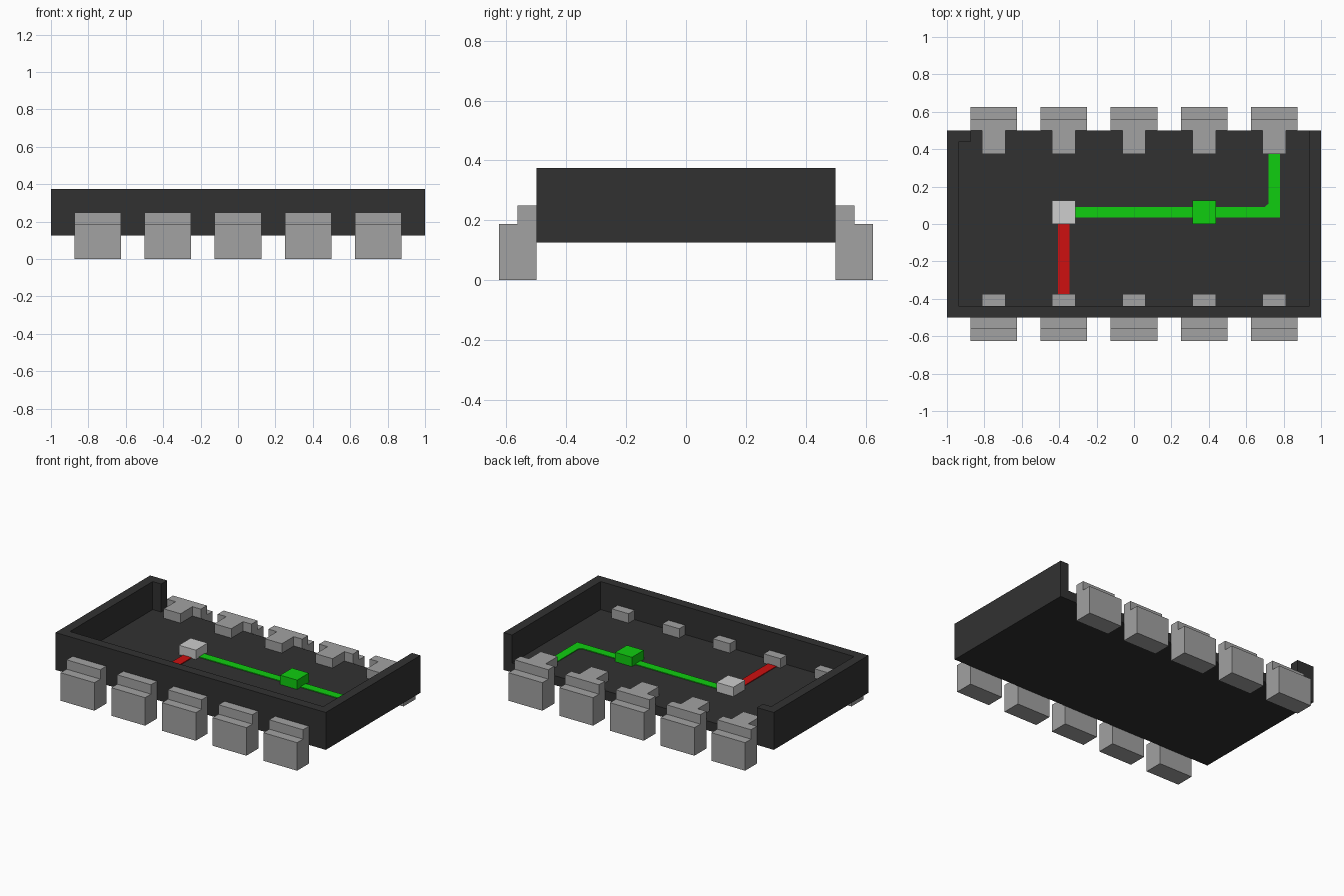
import bpy
import bmesh

cube = bpy.data.objects.get("Cube")
if cube:
    bpy.data.objects.remove(cube, do_unlink=True)


def material(name, rgb):
    mat = bpy.data.materials.new(name)
    mat.use_nodes = True
    color = (*rgb, 1.0)
    mat.diffuse_color = color
    bsdf = next(n for n in mat.node_tree.nodes if n.type == "BSDF_PRINCIPLED")
    bsdf.inputs["Base Color"].default_value = color
    return mat


BLACK = material("black casing", (0.031, 0.031, 0.031))
GREY = material("grey metal", (0.36, 0.36, 0.36))
WHITE = material("light grey chip", (0.61, 0.61, 0.61))
GREEN = material("green", (0.005, 0.61, 0.005))
RED = material("red", (0.61, 0.005, 0.005))


def prism(bm, base, offset):
    """Extrude a closed outline along the offset."""
    face = bm.faces.new([bm.verts.new(p) for p in base])
    ext = bmesh.ops.extrude_face_region(bm, geom=[face], use_keep_orig=True)
    verts = [g for g in ext["geom"] if isinstance(g, bmesh.types.BMVert)]
    bmesh.ops.translate(bm, verts=verts, vec=offset)


def finish(name, bm, mat):
    bmesh.ops.recalc_face_normals(bm, faces=bm.faces[:])
    mesh = bpy.data.meshes.new(name)
    bm.to_mesh(mesh)
    bm.free()
    mesh.materials.append(mat)
    obj = bpy.data.objects.new(name, mesh)
    bpy.context.collection.objects.link(obj)
    return obj


def slab(name, outline, z0, z1, mat):
    bm = bmesh.new()
    prism(bm, [(x, y, z0) for x, y in outline], (0, 0, z1 - z0))
    return finish(name, bm, mat)


def rect(x0, x1, y0, y1):
    return [(x0, y0), (x1, y0), (x1, y1), (x0, y1)]


BASE, FLOOR, RIM = 0.125, 0.1875, 0.375

# Casing: inner floor, and a wall open along the back with one short return
inner = [(0.9375, 0.5), (0.9375, -0.4375), (-0.9375, -0.4375),
         (-0.9375, 0.4375), (-0.875, 0.4375), (-0.875, 0.5)]
slab("casing_floor", inner, BASE, FLOOR, BLACK)
slab("casing_wall", [(-1, -0.5), (1, -0.5), (1, 0.5)] + inner + [(-1, 0.5)],
     BASE, RIM, BLACK)


# Contact pins: stepped outer leg plus a narrow tongue reaching inside
def pin(name, x, side):
    bm = bmesh.new()
    leg = [(0.5, 0), (0.625, 0), (0.625, 0.1875),
           (0.5625, 0.1875), (0.5625, 0.25), (0.5, 0.25)]
    prism(bm, [(x - 0.125, side * y, z) for y, z in leg], (0.25, 0, 0))
    tongue = [(0.375, FLOOR), (0.5, FLOOR), (0.5, 0.25), (0.375, 0.25)]
    prism(bm, [(x - 0.0625, side * y, z) for y, z in tongue], (0.125, 0, 0))
    return finish(name, bm, GREY)


for i in range(5):
    px = -0.75 + 0.375 * i
    pin(f"front_pin_{i + 1}", px, -1)
    pin(f"back_pin_{i + 1}", px, 1)

# Chips on the floor
for name, cx, mat in (("white_chip", -0.375, WHITE), ("green_chip", 0.375, GREEN)):
    slab(name, rect(cx - 0.0625, cx + 0.0625, 0.0, 0.125), FLOOR, 0.25, mat)

# Flat traces joining the chips to the pins
TRACE = FLOOR + 0.005
slab("red_trace", rect(-0.4063, -0.3437, -0.375, 0.0), FLOOR, TRACE, RED)
slab("green_trace", [(-0.3125, 0.035), (0.78, 0.035), (0.78, 0.375), (0.72, 0.375),
                     (0.72, 0.11), (0.70, 0.092), (-0.3125, 0.092)],
     FLOOR, TRACE, GREEN)
